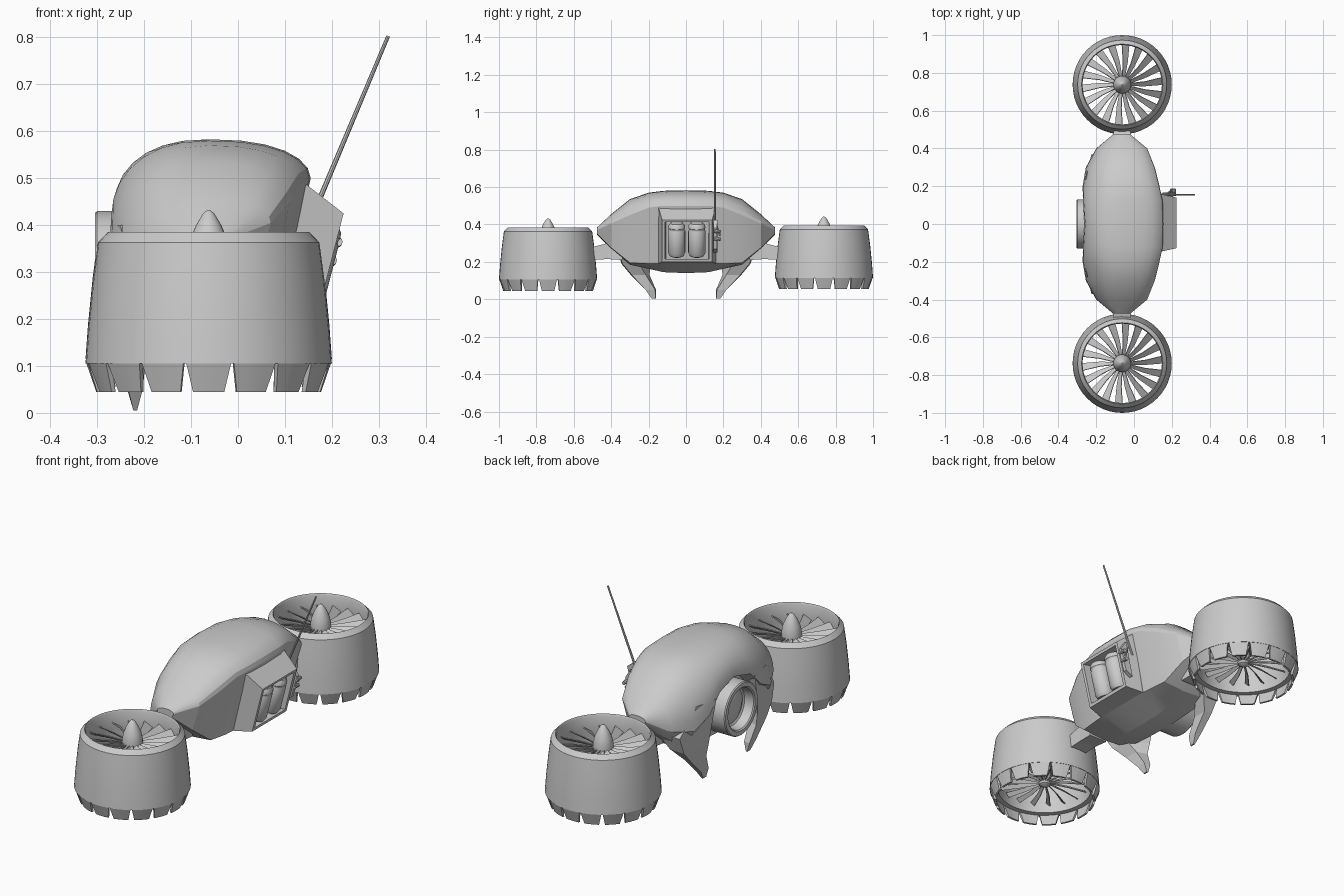
import bpy, bmesh, math
from mathutils import Matrix, Vector

if "Cube" in bpy.data.objects:
    bpy.data.objects.remove(bpy.data.objects["Cube"])

CX = -0.0625


def finish(name, bm, smooth=30):
    bmesh.ops.recalc_face_normals(bm, faces=bm.faces)
    me = bpy.data.meshes.new(name)
    bm.to_mesh(me)
    bm.free()
    ob = bpy.data.objects.new(name, me)
    bpy.context.collection.objects.link(ob)
    bpy.ops.object.select_all(action='DESELECT')
    ob.select_set(True)
    bpy.context.view_layer.objects.active = ob
    if smooth:
        bpy.ops.object.shade_smooth_by_angle(angle=math.radians(smooth))
    return ob


def add_loft(bm, rings, caps=True, closed=False):
    vr = [[bm.verts.new(p) for p in r] for r in rings]
    n = len(vr[0])
    for a, b in zip(vr, vr[1:] + (vr[:1] if closed else [])):
        for i in range(n):
            j = (i + 1) % n
            bm.faces.new((a[i], a[j], b[j], b[i]))
    if caps and not closed:
        bm.faces.new(vr[0][::-1])
        bm.faces.new(vr[-1])


def loft(name, rings, smooth=0, **kw):
    bm = bmesh.new()
    add_loft(bm, rings, **kw)
    return finish(name, bm, smooth)


def lathe(name, profile, seg, mat, closed=False):
    rings = [[mat @ Vector((r * math.cos(2 * math.pi * i / seg), r * math.sin(2 * math.pi * i / seg), z))
              for i in range(seg)] for r, z in profile]
    return loft(name, rings, 35, closed=closed)


def rod(name, a, b, r0, r1, seg=8):
    a, b = Vector(a), Vector(b)
    m = Matrix.Translation(a) @ (b - a).to_track_quat('Z', 'Y').to_matrix().to_4x4()
    L = (b - a).length
    return lathe(name, [(r0, 0), (r1, L)], seg, m)


# Body: cross-sections lofted along y (half table, mirrored)
# y, top z, rear rim, front rim, front inner, front low, belly, back low
half = [
    (0.00, .583, (.155, .50), (-.262, .45), (-.20, .43), (-.20, .17), (-.06, .14), (.08, .19)),
    (0.12, .580, (.152, .50), (-.270, .42), (-.20, .40), (-.20, .175), (-.06, .145), (.08, .19)),
    (0.20, .570, (.135, .49), (-.272, .34), (-.22, .31), (-.20, .18), (-.06, .163), (.075, .19)),
    (0.30, .535, (.110, .45), (-.255, .29), (-.23, .25), (-.20, .195), (-.06, .185), (.06, .195)),
    (0.40, .455, (.070, .405), (-.20, .31), (-.18, .29), (-.16, .275), (-.06, .27), (.03, .275)),
    (0.475, .385, (-.02, .37), (-.11, .365), (-.11, .36), (-.10, .35), (-.06, .345), (-.03, .35)),
]


def section(s, sign):
    y, zt, R, F, *low = s
    pts = []
    for k in range(6):                       # rear quarter of the dome
        a = k / 6 * math.pi / 2
        pts.append((CX + (R[0] - CX) * math.cos(a) ** .85, R[1] + (zt - R[1]) * math.sin(a)))
    for k in range(8):                       # front quarter of the dome
        a = math.pi / 2 * (1 - k / 7)
        pts.append((CX + (F[0] - CX) * max(math.cos(a), 0) ** .85, F[1] + (zt - F[1]) * math.sin(a)))
    pts += low
    return [(x, y * sign, z) for x, z in pts]


loft("body_shell", [section(s, -1) for s in half[:0:-1]] + [section(s, 1) for s in half], 22)

# Lens ring and eye on the -x face
lens_m = Matrix.Translation((0, 0, .30)) @ Matrix.Rotation(-math.pi / 2, 4, 'Y')
lathe("lens_ring", [(.13, .15), (.13, .30), (.126, .305), (.106, .305), (.10, .30),
                    (.095, .255), (.085, .25), (.06, .262), (.025, .268)], 32, lens_m)

for s, side in ((-1, "front"), (1, "rear")):
    # Claw legs flanking the lens
    leg = [(.40, (-.272, .15), (-.25, .27), (-.15, .27), (-.15, .17)),
           (.27, (-.266, .18), (-.225, .37), (-.10, .37), (-.14, .22)),
           (.19, (-.258, .19), (-.23, .345), (-.15, .34), (-.17, .25)),
           (.13, (-.248, .195), (-.235, .295), (-.195, .29), (-.195, .215)),
           (.05, (-.236, .16), (-.234, .215), (-.203, .215), (-.203, .165)),
           (.005, (-.223, .16), (-.223, .185), (-.215, .185), (-.215, .162))]
    loft(side + "_leg", [[(x, y * s, z) for x, y in c] for z, *c in leg])

    # Arm from body to duct
    arm = [(.34, .05, .21, .32), (.42, .045, .215, .30), (.515, .045, .21, .275)]
    loft(side + "_arm", [[(CX - w, y * s, a), (CX + w, y * s, a), (CX + w, y * s, b), (CX - w, y * s, b)]
                         for y, w, a, b in arm])

    # Duct wall
    m = Matrix.Translation((CX, .7375 * s, .005 * (s + 1)))
    lathe(side + "_duct", [(.2625, .105), (.257, .18), (.247, .28), (.236, .363), (.215, .385), (.21, .375),
                           (.212, .30), (.218, .20), (.222, .105)], 48, m, closed=True)

    # Sixteen notched flaps under the duct
    bm = bmesh.new()
    for k in range(16):
        c = 2 * math.pi * k / 16
        rings = []
        for t in (-1, -.33, .33, 1):
            at, ab = c + t * .185, c + t * .14
            rings.append([m @ Vector((r * math.cos(a), r * math.sin(a), z)) for r, a, z in
                          ((.2615, at, .107), (.24, ab, .045), (.23, ab, .045), (.248, at, .107))])
        add_loft(bm, rings)
    finish(side + "_duct_flaps", bm)

    # Rotor hub with pointed nose, and slim tail
    lathe(side + "_hub", [(.008, .12), (.026, .13), (.03, .16), (.03, .27), (.046, .29), (.047, .335),
                          (.04, .37), (.027, .40), (.012, .425), (.003, .432)], 20, m)

    # Fan blades above, thin stator vanes below
    for part, z0, w0, w1, pitch in (("fan_blades", .315, .009, .024, .6), ("stator_vanes", .145, .007, .013, .75)):
        bm = bmesh.new()
        for k in range(18):
            rot = m @ Matrix.Rotation(2 * math.pi * k / 18, 4, 'Z')
            rings = []
            for f in (0, .5, 1):
                r, w = .028 + f * .186, w0 + (w1 - w0) * f
                p = pitch + .25 * (1 - f)
                u = Vector((0, math.cos(p), math.sin(p)))
                n = Vector((0, -math.sin(p), math.cos(p))) * .002
                o = Vector((r, .02 * f * f, z0))
                rings.append([rot @ (o + q) for q in (u * w + n, -u * w + n, -u * w - n, u * w - n)])
            add_loft(bm, rings)
        finish(side + "_" + part, bm)


# Backpack frame: nested rectangles on the slanted back face
def rect(y0, y1, top, bot):
    return [(bot[0], y0, bot[1]), (bot[0], y1, bot[1]), (top[0], y1, top[1]), (top[0], y0, top[1])]


loft("backpack_frame", [rect(-.148, .16, (.10, .50), (.03, .19)),
                        rect(-.148, .16, (.135, .495), (.085, .19)),
                        rect(-.128, .14, (.225, .425), (.167, .20)),
                        rect(-.112, .124, (.221, .412), (.171, .215)),
                        rect(-.108, .12, (.135, .425), (.095, .215))])

# Two canisters in the backpack
axis = Vector((.04, 0, .155)).normalized()
for y, nm in ((-.05, "left"), (.058, "right")):
    m = Matrix.Translation(Vector((.157, y, .318))) @ axis.to_track_quat('Z', 'Y').to_matrix().to_4x4()
    lathe(nm + "_canister", [(.02, -.095), (.038, -.088), (.046, -.07), (.046, .05), (.043, .055), (.043, .062),
                             (.046, .067), (.044, .08), (.034, .092), (.016, .096)], 20, m)

# Antenna with bracket and knobs
rod("antenna", (.14, .155, .375), (.32, .155, .803), .006, .004)
loft("antenna_bracket", [rect(.145, .168, (.19, .425), (.15, .25)),
                         rect(.148, .166, (.218, .38), (.188, .27))])
for i, (x, z) in enumerate(((.212, .365), (.20, .325))):
    rod("antenna_knob_%d" % i, (x, .15, z), (x, .186, z - .004), .011, .009, 10)
rod("antenna_clip", (.175, .16, .40), (.205, .182, .34), .005, .005)
